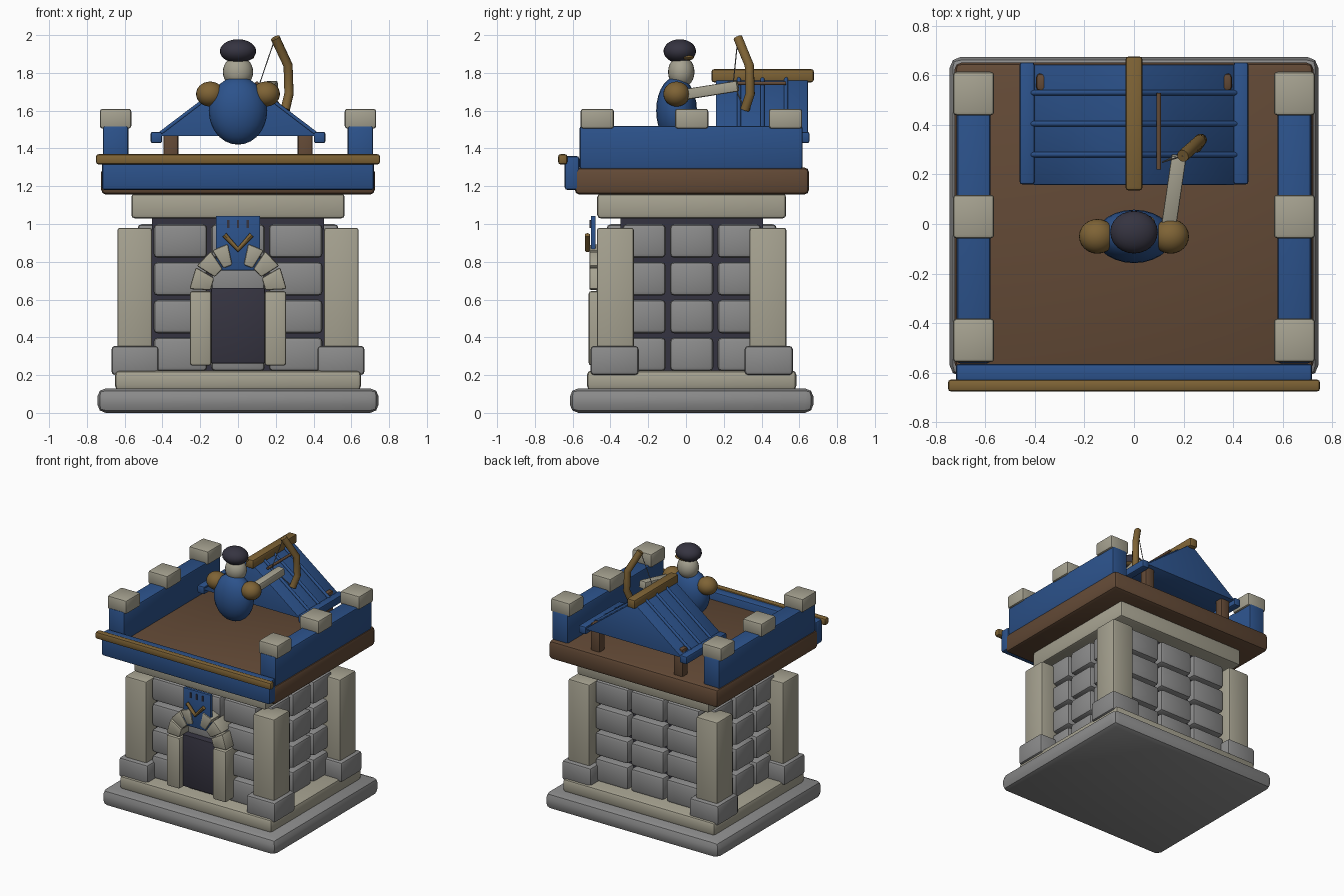
import bpy, bmesh
from math import radians, sin, cos
from mathutils import Vector, Matrix

cube = bpy.data.objects.get("Cube")
if cube:
    bpy.data.objects.remove(cube, do_unlink=True)


def material(name, rgb):
    m = bpy.data.materials.new(name)
    m.use_nodes = True
    m.diffuse_color = (*rgb, 1)
    m.node_tree.nodes["Principled BSDF"].inputs["Base Color"].default_value = (*rgb, 1)
    return m


GREY = material("grey_stone", (0.26, 0.26, 0.26))
CREAM = material("pale_stone", (0.38, 0.36, 0.28))
BLUE = material("blue", (0.025, 0.085, 0.26))
BROWN = material("brown_wood", (0.125, 0.068, 0.037))
GOLD = material("golden_wood", (0.21, 0.125, 0.036))
DARK = material("dark_slate", (0.036, 0.034, 0.052))
CY = 0.03  # depth centre of the building


def smooth(ob):
    bpy.ops.object.select_all(action='DESELECT')
    ob.select_set(True)
    bpy.context.view_layer.objects.active = ob
    bpy.ops.object.shade_smooth_by_angle(angle=radians(35))


def finish(name, bm, mat, bevel=0.0):
    bmesh.ops.recalc_face_normals(bm, faces=bm.faces[:])
    if bevel:
        bmesh.ops.bevel(bm, geom=bm.edges[:], offset=bevel, segments=2,
                        profile=0.5, affect='EDGES', clamp_overlap=True)
    me = bpy.data.meshes.new(name)
    bm.to_mesh(me)
    bm.free()
    me.materials.append(mat)
    ob = bpy.data.objects.new(name, me)
    bpy.context.collection.objects.link(ob)
    smooth(ob)
    return ob


def box(name, x, y, z, mat, bevel=0.014, turn=None):
    """Bevelled block given by its (low, high) range on each axis."""
    size = Vector((x[1] - x[0], y[1] - y[0], z[1] - z[0]))
    mid = Vector((x[0] + x[1], y[0] + y[1], z[0] + z[1])) / 2
    bm = bmesh.new()
    bmesh.ops.create_cube(bm, size=1)
    bmesh.ops.scale(bm, vec=size, verts=bm.verts)
    ob = finish(name, bm, mat, bevel)
    ob.matrix_world = Matrix.Translation(mid) @ (turn or Matrix())
    return ob


def prism(name, outline, y, mat, bevel):
    """Extrude an (x, z) outline along the depth range y."""
    bm = bmesh.new()
    face = bm.faces.new([bm.verts.new((px, y[0], pz)) for px, pz in outline])
    extruded = bmesh.ops.extrude_face_region(bm, geom=[face], use_keep_orig=True)["geom"]
    bmesh.ops.translate(bm, vec=(0, y[1] - y[0], 0),
                        verts=[v for v in extruded if isinstance(v, bmesh.types.BMVert)])
    return finish(name, bm, mat, bevel)


def ball(name, centre, radii, mat):
    bm = bmesh.new()
    bmesh.ops.create_uvsphere(bm, u_segments=24, v_segments=14, radius=1)
    bmesh.ops.scale(bm, vec=radii, verts=bm.verts)
    bmesh.ops.translate(bm, vec=centre, verts=bm.verts)
    return finish(name, bm, mat)


def tube(name, points, radius, mat):
    cu = bpy.data.curves.new(name, 'CURVE')
    cu.dimensions = '3D'
    cu.bevel_depth = radius
    cu.bevel_resolution = 4
    cu.use_fill_caps = True
    sp = cu.splines.new('POLY')
    sp.points.add(len(points) - 1)
    for p, co in zip(sp.points, points):
        p.co = (*co, 1)
    cu.materials.append(mat)
    ob = bpy.data.objects.new(name, cu)
    bpy.context.collection.objects.link(ob)
    bpy.ops.object.select_all(action='DESELECT')
    ob.select_set(True)
    bpy.context.view_layer.objects.active = ob
    bpy.ops.object.convert(target='MESH')
    smooth(bpy.context.object)


def span(centre, half):
    return (centre - half, centre + half)


# Foundation, core and cornice
box("foundation", span(0, 0.745), span(CY, 0.645), (0, 0.13), GREY, 0.045)
box("plinth", span(0, 0.652), span(CY, 0.555), (0.12, 0.225), CREAM, 0.025)
box("wall_core", span(0, 0.455), span(CY, 0.378), (0.2, 1.04), DARK, 0)
box("cornice", span(0, 0.565), span(CY, 0.5), (1.03, 1.16), CREAM, 0.018)

# Wall stones, three columns and four rows on each side
for row in range(4):
    z = span(0.31 + row * 0.2, 0.089)
    for col in (-1, 0, 1):
        for side in (-1, 1):
            box("wall_stone", span(col * 0.305, 0.142),
                span(CY + side * 0.375, 0.075), z, GREY, 0.022)
            box("wall_stone", span(side * 0.452, 0.08),
                span(CY + col * 0.252, 0.115), z, GREY, 0.022)

# Corner pillars
for sx in (-1, 1):
    for sy in (-1, 1):
        box("corner_pillar", span(sx * 0.547, 0.092),
            span(CY + sy * 0.404, 0.098), (0.2, 0.98), CREAM)
        box("pillar_foot", span(sx * 0.545, 0.125),
            span(CY + sy * 0.408, 0.128), (0.2, 0.355), GREY, 0.02)

# Doorway and its arch of wedge stones
box("door", span(0, 0.142), (-0.475, -0.34), (0.262, 0.662), DARK, 0.006)
for s in (-1, 1):
    box("door_jamb", span(s * 0.198, 0.057), (-0.515, -0.34), (0.25, 0.645), CREAM)
    for low, high in ((3, 30), (32, 56), (58, 78)):
        corners = ((0.145, low), (0.258, low), (0.258, high), (0.145, high))
        prism("arch_stone", [(s * r * cos(radians(a)), 0.642 + r * sin(radians(a)))
                             for r, a in corners], (-0.512, -0.36), CREAM, 0.01)

# Banner with slits and chevron
box("banner", span(0, 0.117), (-0.503, -0.478), (0.755, 1.043), BLUE, 0.004)
for x in (-0.052, 0, 0.052):
    box("banner_slit", span(x, 0.006), (-0.51, -0.502), (0.98, 1.02), DARK, 0)
tube("chevron", [(-0.072, -0.522, 0.942), (0, -0.522, 0.865), (0.072, -0.522, 0.942)],
     0.014, GOLD)

# Deck, front board and side parapets
box("deck", span(0, 0.725), (-0.59, 0.652), (1.155, 1.3), BROWN, 0.028)
box("front_board", span(0, 0.72), (-0.642, -0.565), (1.18, 1.36), BLUE)
box("front_rail", span(0, 0.752), (-0.677, -0.628), (1.315, 1.37), GOLD)
for s in (-1, 1):
    box("parapet", span(s * 0.648, 0.068), (-0.563, 0.617), (1.29, 1.52), BLUE)
    for y in (-0.47, 0.03, 0.527):
        box("merlon", span(s * 0.648, 0.083), span(y, 0.088), (1.505, 1.61), CREAM)

# Gabled shelter
prism("shelter_roof", ((-0.42, 1.465), (0.42, 1.465), (0, 1.785)), (0.158, 0.645),
      BLUE, 0.006)
box("ridge_beam", span(0, 0.035), (0.135, 0.677), (1.75, 1.82), GOLD)
for s in (-1, 1):
    box("eave_beam", span(s * 0.432, 0.03), (0.16, 0.653), (1.428, 1.488), BLUE, 0.01)
    box("shelter_post", span(s * 0.355, 0.04), span(0.573, 0.035), (1.28, 1.508), BROWN)
    for y in (0.28, 0.405, 0.53):
        tube("roof_rib", [(s * 0.42, y, 1.472), (0, y, 1.79)], 0.011, BLUE)

# Archer
ball("archer_body", (0, -0.05, 1.6), (0.155, 0.108, 0.18), BLUE)
ball("archer_head", (0, -0.025, 1.805), (0.08, 0.07, 0.085), CREAM)
ball("archer_cap", (0, -0.033, 1.915), (0.096, 0.086, 0.063), DARK)
ball("cap_trim", (0.02, 0.006, 1.882), (0.065, 0.036, 0.016), GOLD)
for s in (-1, 1):
    ball("archer_shoulder", (s * 0.148, -0.05, 1.688), (0.074, 0.07, 0.066), GOLD)
start, end = Vector((0.14, -0.01, 1.685)), Vector((0.182, 0.275, 1.73))
mid = (start + end) / 2
turn = (end - start).to_track_quat('Y', 'Z').to_matrix().to_4x4()
box("archer_arm", span(mid.x, 0.03), span(mid.y, (end - start).length / 2),
    span(mid.z, 0.028), CREAM, 0.006, turn)

# Bow, string and arrow
tip, foot = (0.197, 0.275, 1.985), (0.25, 0.312, 1.605)
tube("bow", [tip, (0.265, 0.335, 1.84), (0.27, 0.34, 1.69), foot], 0.025, GOLD)
tube("bow_string", [tip, (0.115, 0.25, 1.745), foot], 0.003, GREY)
tube("arrow", [(0.1, 0.22, 1.745), (0.1, 0.53, 1.745)], 0.01, BROWN)
